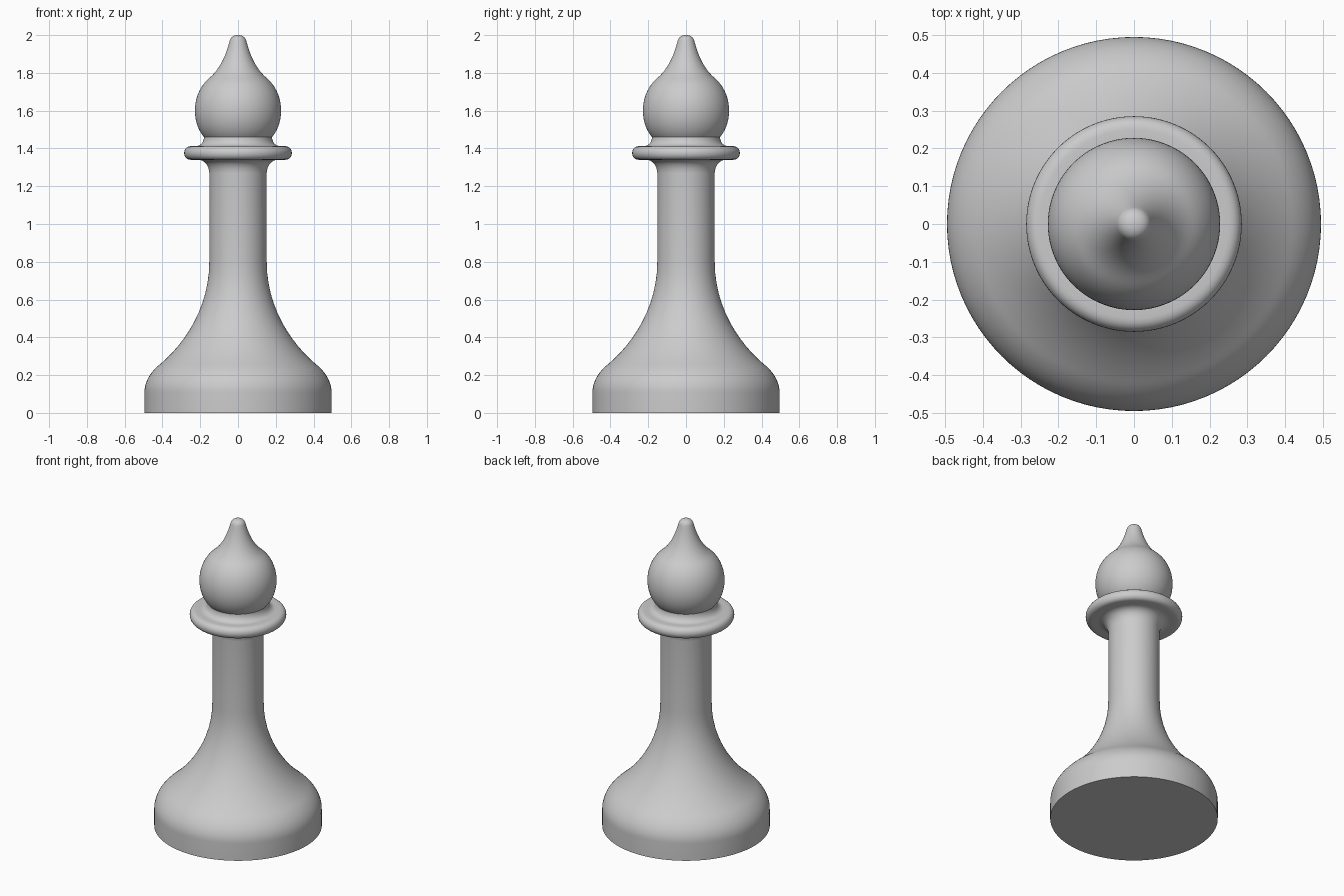
import bpy
import bmesh
from math import radians
from mathutils import Vector, Matrix

SIDES = 96

cube = bpy.data.objects.get("Cube")
if cube:
    bpy.data.objects.remove(cube, do_unlink=True)

grey = bpy.data.materials.new("plain_grey")
grey.use_nodes = True
colour = (0.6, 0.6, 0.6, 1)
grey.diffuse_color = colour
grey.node_tree.nodes["Principled BSDF"].inputs["Base Color"].default_value = colour


def bezier_profile(start, *segments, steps=12):
    """Points (radius, height) along joined curves; a lone point is a straight line."""
    points = [Vector(start)]
    for segment in segments:
        a = points[-1].copy()
        if len(segment) == 1:
            points.append(Vector(segment[0]))
            continue
        b, c, d = (Vector(p) for p in segment)
        for i in range(1, steps + 1):
            t = i / steps
            u = 1 - t
            points.append(a * u**3 + b * 3 * u * u * t + c * 3 * u * t * t + d * t**3)
    return points


def lathe(name, profile):
    """Turn a profile around the vertical axis."""
    bm = bmesh.new()
    verts = [bm.verts.new((r, 0, z)) for r, z in profile]
    edges = [bm.edges.new(pair) for pair in zip(verts, verts[1:])]
    bmesh.ops.spin(bm, geom=verts + edges, cent=(0, 0, 0), axis=(0, 0, 1),
                   angle=radians(360), steps=SIDES, use_merge=True)
    bmesh.ops.remove_doubles(bm, verts=bm.verts, dist=0.0001)
    bmesh.ops.recalc_face_normals(bm, faces=bm.faces)
    # Profiles run upward, so the widest wall must face away from the axis
    widest = max(bm.faces, key=lambda f: f.calc_center_median().xy.length)
    if widest.normal.xy.dot(widest.calc_center_median().xy) < 0:
        bmesh.ops.reverse_faces(bm, faces=bm.faces)
    mesh = bpy.data.meshes.new(name)
    bm.to_mesh(mesh)
    bm.free()
    mesh.materials.append(grey)
    obj = bpy.data.objects.new(name, mesh)
    bpy.context.collection.objects.link(obj)
    bpy.ops.object.select_all(action="DESELECT")
    obj.select_set(True)
    bpy.context.view_layer.objects.active = obj
    bpy.ops.object.shade_smooth_by_angle(angle=radians(40))
    return obj


# Heavy foot sweeping up into a straight stem that flares under the collar
lathe("base_and_stem", bezier_profile(
    (0, 0),
    [(0.495, 0)],
    [(0.495, 0.11)],
    [(0.495, 0.17), (0.46, 0.22), (0.41, 0.26)],
    [(0.28, 0.37), (0.152, 0.56), (0.152, 0.8)],
    [(0.152, 1.27)],
    [(0.155, 1.31), (0.175, 1.34), (0.215, 1.34)],
))

# Rounded collar ring
lathe("collar", bezier_profile(
    (0.215, 1.34),
    [(0.25, 1.34)],
    [(0.297, 1.34), (0.297, 1.412), (0.25, 1.412)],
    [(0.225, 1.412)],
))

# Ball head drawn up into a rounded tip
lathe("head", bezier_profile(
    (0.225, 1.412),
    [(0.2, 1.412), (0.182, 1.43), (0.18, 1.46)],
    [(0.21, 1.495), (0.228, 1.545), (0.228, 1.6)],
    [(0.228, 1.67), (0.2, 1.73), (0.155, 1.77)],
    [(0.095, 1.82), (0.065, 1.89), (0.044, 1.97)],
    [(0.038, 1.992), (0.02, 2), (0, 2)],
))
